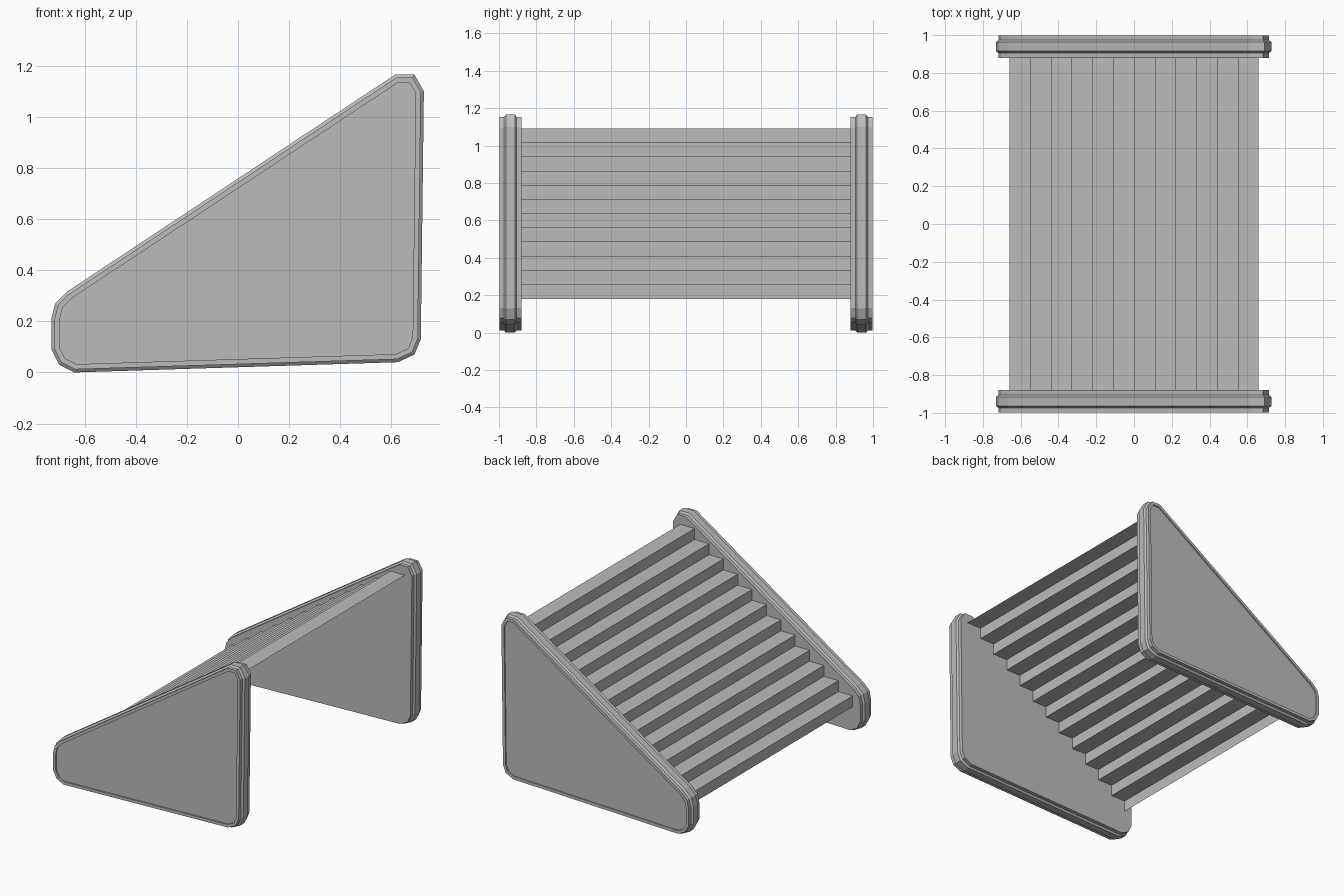
import bpy
from mathutils import Vector

cube = bpy.data.objects.get("Cube")
if cube:
    bpy.data.objects.remove(cube, do_unlink=True)

grey = bpy.data.materials.new("plain_grey")
grey.use_nodes = True
colour = (0.5, 0.5, 0.5, 1)
grey.diffuse_color = colour
grey.node_tree.nodes["Principled BSDF"].inputs["Base Color"].default_value = colour


def add_object(name, verts, faces):
    mesh = bpy.data.meshes.new(name)
    mesh.from_pydata(verts, [], faces)
    mesh.materials.append(grey)
    obj = bpy.data.objects.new(name, mesh)
    bpy.context.collection.objects.link(obj)
    return obj


def inset(points, amount):
    """Move each edge of a counter-clockwise outline inwards."""
    result = []
    for i, p in enumerate(points):
        a = (p - points[i - 1]).normalized()
        b = (points[(i + 1) % len(points)] - p).normalized()
        na, nb = Vector((-a.y, a.x)), Vector((-b.y, b.x))
        result.append(p + (na + nb) * amount / (1 + na.dot(nb)))
    return result


# Side panel outline in x, z, counter-clockwise
outline = [Vector(p) for p in [
    (-0.64, 0.0), (0.625, 0.04), (0.69, 0.07), (0.715, 0.13),
    (0.727, 1.10), (0.69, 1.165), (0.615, 1.165), (-0.67, 0.315),
    (-0.715, 0.27), (-0.73, 0.21), (-0.73, 0.09), (-0.70, 0.03)]]

# Panel rings from inner face to recessed outer face: inset, distance from centre
rings = [(0.012, 0.88), (0.012, 0.905), (0, 0.915), (0, 0.963),
         (0.012, 0.973), (0.012, 0.997), (0.032, 0.997), (0.032, 0.988)]


def side_panel(name, side):
    verts, faces, n = [], [], len(outline)
    for amount, depth in rings:
        verts += [(p.x, side * depth, p.y) for p in inset(outline, amount)]
    for r in range(len(rings) - 1):
        for i in range(n):
            j = (i + 1) % n
            faces.append((r * n + i, r * n + j, (r + 1) * n + j, (r + 1) * n + i))
    faces.append(tuple(reversed(range(n))))
    faces.append(tuple(range(len(verts) - n, len(verts))))
    # Turn the faces outwards on the side where the winding is reversed
    if side > 0:
        faces = [tuple(reversed(f)) for f in faces]
    add_object(name, verts, faces)


side_panel("front_side_panel", -1)
side_panel("back_side_panel", 1)

# Folded sheet of twelve risers and treads, open underneath
STEPS, LOW, HIGH, HALF_RUN, HALF_WIDTH = 12, 0.18, 1.09, 0.66, 0.88
run, rise = 2 * HALF_RUN / STEPS, (HIGH - LOW) / STEPS
path = [(-HALF_RUN, LOW)]
for s in range(STEPS):
    x, z = -HALF_RUN + s * run, LOW + (s + 1) * rise
    path += [(x, z), (x + run, z)]
verts = [(x, y, z) for x, z in path for y in (-HALF_WIDTH, HALF_WIDTH)]
faces = [(2 * i, 2 * i + 2, 2 * i + 3, 2 * i + 1) for i in range(len(path) - 1)]
stairs = add_object("stair_treads", verts, faces)
stairs.data.flip_normals()
